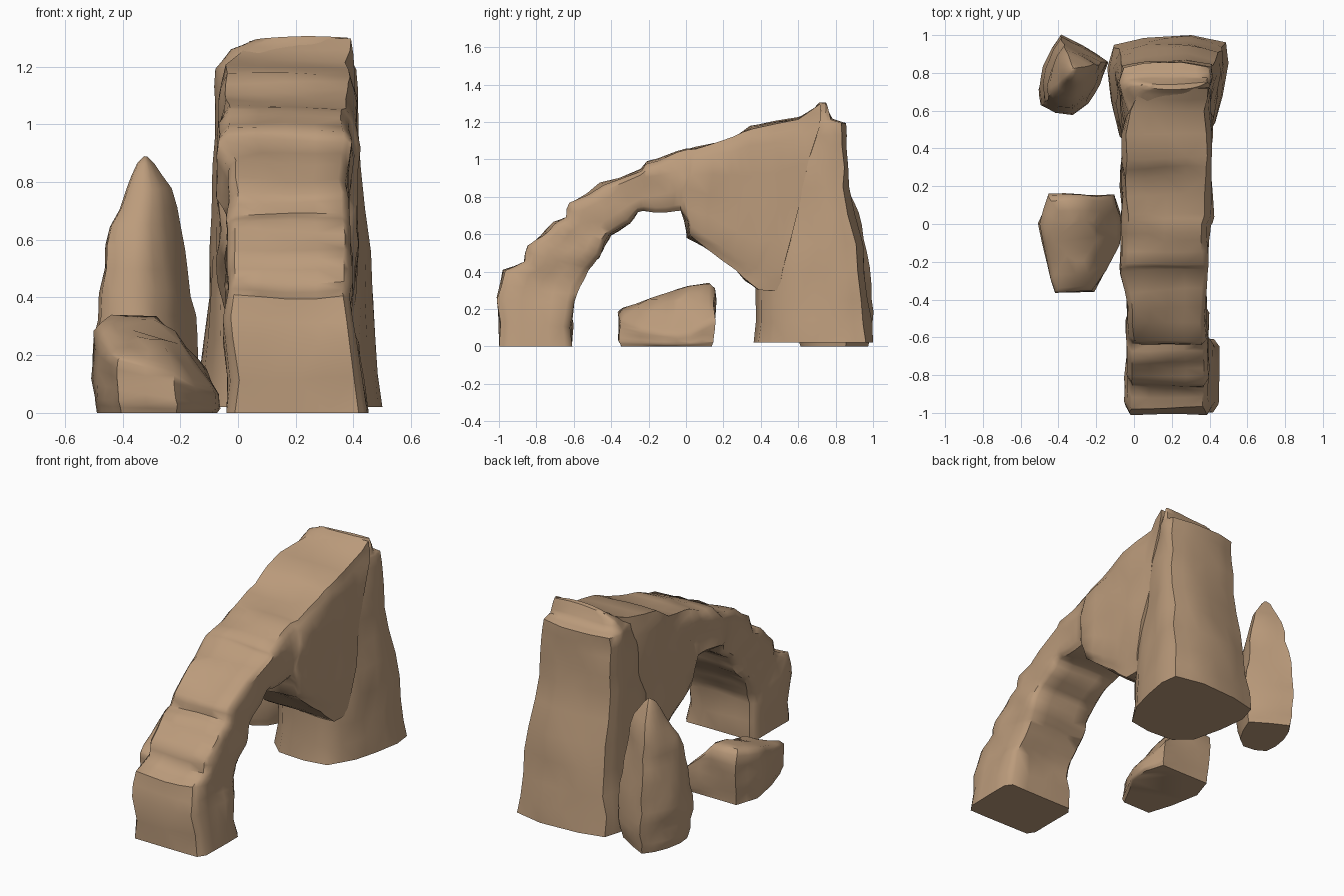
import bpy, bmesh, math
from mathutils import Vector, noise

if "Cube" in bpy.data.objects:
    bpy.data.objects.remove(bpy.data.objects["Cube"])

# Single sandstone colour
stone = bpy.data.materials.new("sandstone")
colour = (0.50, 0.33, 0.20, 1)
stone.diffuse_color = colour
stone.use_nodes = True
stone.node_tree.nodes["Principled BSDF"].inputs["Base Color"].default_value = colour


def rock(name, rings, rough, seed):
    """Skin a stack of equal rings, cap both ends and weather the surface."""
    bm = bmesh.new()
    loops = [[bm.verts.new(p) for p in ring] for ring in rings]
    n = len(loops[0])
    for a, b in zip(loops, loops[1:]):
        for i in range(n):
            j = (i + 1) % n
            bm.faces.new((a[i], a[j], b[j], b[i]))
    bm.faces.new(loops[0][::-1])
    bm.faces.new(loops[-1])
    bmesh.ops.recalc_face_normals(bm, faces=bm.faces[:])
    bmesh.ops.subdivide_edges(bm, edges=bm.edges[:], cuts=1, use_grid_fill=True)
    for v in bm.verts:
        # Noise stretched sideways gives horizontal strata
        p = Vector((v.co.x * 3, v.co.y * 5, v.co.z * 8 + seed))
        shift = noise.noise_vector(p) * rough
        if v.co.z < 0.03:
            shift *= 0.2
            shift.z = 0
        v.co += shift
    bmesh.ops.triangulate(bm, faces=bm.faces[:])
    mesh = bpy.data.meshes.new(name)
    bm.to_mesh(mesh)
    bm.free()
    mesh.materials.append(stone)
    obj = bpy.data.objects.new(name, mesh)
    bpy.context.collection.objects.link(obj)
    bpy.ops.object.select_all(action='DESELECT')
    bpy.context.view_layer.objects.active = obj
    obj.select_set(True)
    bpy.ops.object.shade_smooth_by_angle(angle=math.radians(50))


# Arch: outer and inner (y, z) pairs from the front foot up into the pillar
stations = [
    (-1, 0, -.61, 0), (-1, .25, -.61, .23), (-.97, .41, -.57, .32),
    (-.86, .45, -.52, .41), (-.83, .53, -.49, .44), (-.76, .59, -.45, .48),
    (-.7, .66, -.42, .56), (-.63, .69, -.4, .6), (-.62, .77, -.36, .62),
    (-.45, .86, -.3, .66), (-.25, .94, -.26, .72), (-.22, .98, -.23, .73),
    (-.09, 1.02, -.1, .73), (0, 1.05, -.01, .73), (.05, 1.06, .01, .6),
    (.25, 1.11, .2, .46), (.35, 1.17, .32, .36), (.6, 1.22, .4, .3),
    (.73, 1.29, .5, .3),
]
# Chamfered box section: (across, outer-to-inner)
section = [(0, .12), (.06, 0), (.5, 0), (.94, 0), (1, .12), (1, .5),
           (1, .9), (.94, 1), (.5, 1), (.06, 1), (0, .9), (0, .5)]


def arch_ring(oy, oz, iy, iz):
    outer, inner = Vector((0, oy, oz)), Vector((0, iy, iz))
    left = (-.04 if oy < -.3 else -.065) + max(0, oz - 1.2)
    right = .39 + .06 * max(0, 1 - oz / .4) + (.02 if oy > 0 else 0)
    ring = []
    for u, v in section:
        p = outer.lerp(inner, v)
        p.x = left + u * (right - left)
        ring.append(p)
    return ring


rock("arch", [arch_ring(*s) for s in stations], .026, 1)

# Rear pillar: levels of (z, x min, x max, y min, y max) over a rounded footprint
footprint = [(.25, .02), (.52, 0), (.75, .04), (.89, .28), (.95, .5), (1, .77),
             (.98, .94), (.69, 1), (.3, .98), (.05, .92), (0, .73), (.03, .45),
             (.1, .16)]
levels = [
    (.02, -.14, .5, .36, 1), (.25, -.12, .485, .38, .97),
    (.55, -.095, .455, .35, .94), (.85, -.085, .425, .4, .87),
    (1.08, -.085, .41, .45, .86), (1.19, -.075, .41, .5, .855),
    (1.21, -.06, .4, .6, .79), (1.26, -.03, .4, .68, .765),
    (1.3, .06, .39, .72, .75),
]
rock("rear_pillar", [[(x0 + u * (x1 - x0), y0 + v * (y1 - y0), z) for u, v in footprint]
                     for z, x0, x1, y0, y1 in levels], .02, 5)

# Standing stone: one outline shrinking towards its peak
outline = [(-.39, 1), (-.27, .94), (-.14, .86), (-.19, .74), (-.25, .64),
           (-.33, .58), (-.42, .59), (-.49, .63), (-.5, .72), (-.48, .83),
           (-.44, .93)]
peak = Vector((-.31, .82))
taper = [(0, .86), (.06, .94), (.18, 1), (.33, .95), (.5, .84), (.65, .68),
         (.77, .43), (.85, .18), (.88, .03)]
rock("standing_stone", [[(*peak.lerp(Vector(p), s), z) for p in outline]
                        for z, s in taper], .02, 9)

# Low boulder: flat base with a top sloping to the front and one side
base = [(-.45, .15), (-.28, .15), (-.1, .15), (-.06, .02), (-.08, -.12),
        (-.21, -.36), (-.41, -.36), (-.46, -.2), (-.5, 0)]
middle = Vector((-.3, -.08))


def boulder_ring(scale, rise):
    ring = []
    for p in base:
        x, y = middle.lerp(Vector(p), scale)
        height = min(.34, .3 + .3 * y) - 1.2 * max(0, x + .25)
        ring.append((x, y, rise * height))
    return ring


rock("boulder", [boulder_ring(*r) for r in
                 [(.95, 0), (1, .2), (1, .6), (.99, .92), (.88, 1), (.4, 1.03)]], .02, 13)
